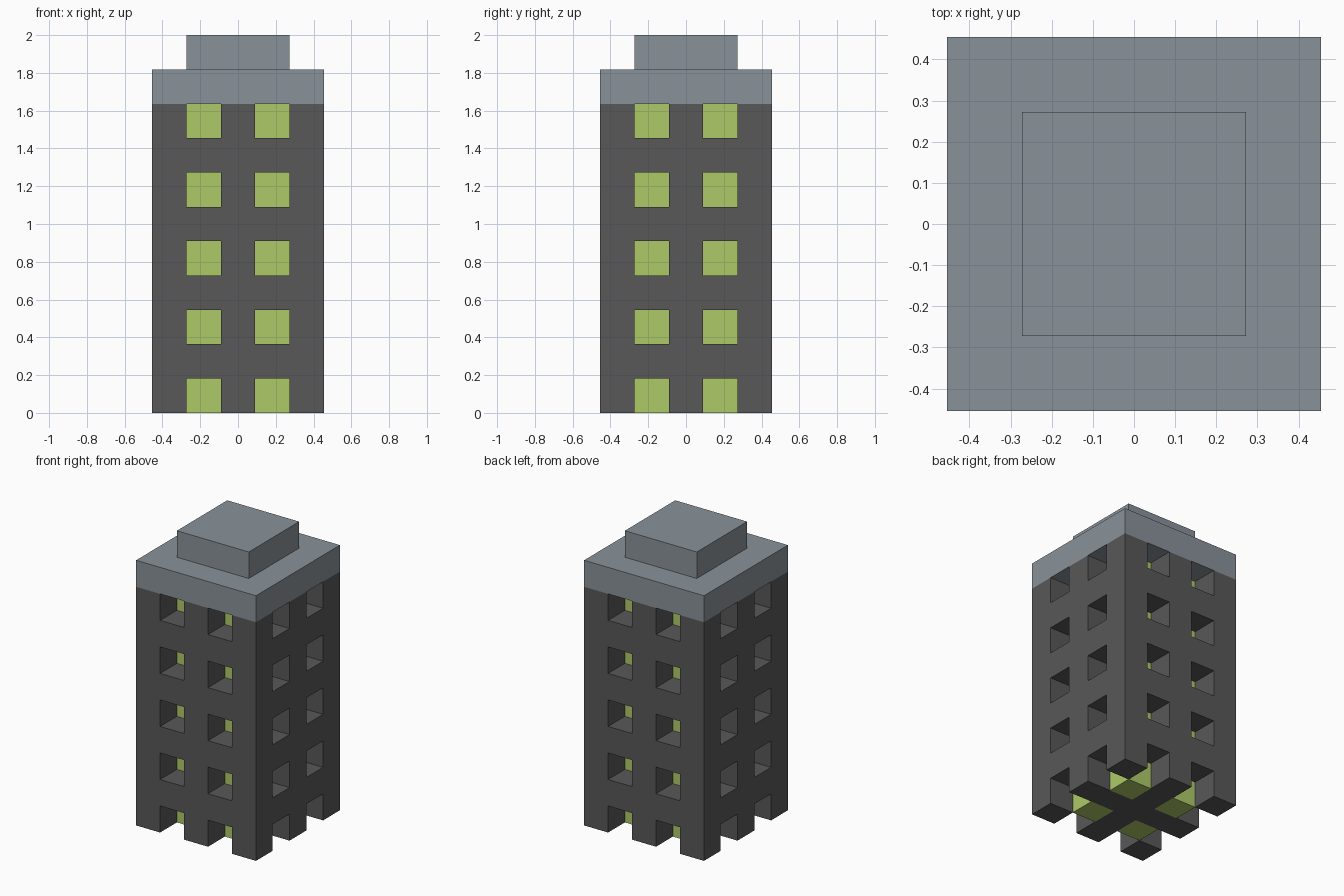
import bpy
import bmesh
from mathutils import Vector

if "Cube" in bpy.data.objects:
    bpy.data.objects.remove(bpy.data.objects["Cube"])

N, FLOORS = 5, 9            # tower is 5 x 5 blocks, 9 blocks of wall
U = 2 / 11                  # block size (11 blocks tall in total)
SIDES = [Vector(d) for d in ((1, 0, 0), (-1, 0, 0), (0, 1, 0),
                             (0, -1, 0), (0, 0, 1), (0, 0, -1))]


def srgb(r, g, b):
    lin = [(c / 255 / 12.92) if c < 11 else ((c / 255 + 0.055) / 1.055) ** 2.4
           for c in (r, g, b)]
    return (*lin, 1)


def material(name, rgb):
    m = bpy.data.materials.new(name)
    m.diffuse_color = srgb(*rgb)
    m.use_nodes = True
    m.node_tree.nodes["Principled BSDF"].inputs["Base Color"].default_value = m.diffuse_color
    return m


def part_at(x, y, z):
    """Which part fills this block, or None for empty space."""
    if not (0 <= x < N and 0 <= y < N and 0 <= z < FLOORS + 2):
        return None
    if z == FLOORS:
        return "roof_slab"
    if z > FLOORS:
        return "roof_cap" if 0 < x < N - 1 and 0 < y < N - 1 else None
    if z % 2 == 0:                               # storeys with windows
        wx, wy = x in (1, 3), y in (1, 3)
        if wx and wy:
            return "window_panes"
        if (wx and y in (0, N - 1)) or (wy and x in (0, N - 1)):
            return None                          # window recess
    return "tower_walls"


def build(name, mat):
    """Mesh the outside faces of every block belonging to one part."""
    bm = bmesh.new()
    for x in range(N):
        for y in range(N):
            for z in range(FLOORS + 2):
                if part_at(x, y, z) != name:
                    continue
                mid = Vector((x - (N - 1) / 2, y - (N - 1) / 2, z + 0.5))
                for d in SIDES:
                    if part_at(x + int(d.x), y + int(d.y), z + int(d.z)):
                        continue
                    a = Vector((d.y, d.z, d.x))
                    b = d.cross(a)
                    bm.faces.new([bm.verts.new((mid + (d + a * s + b * t) / 2) * U)
                                  for s, t in ((-1, -1), (1, -1), (1, 1), (-1, 1))])
    bmesh.ops.remove_doubles(bm, verts=bm.verts, dist=1e-4)
    me = bpy.data.meshes.new(name)
    bm.to_mesh(me)
    bm.free()
    me.materials.append(mat)
    bpy.context.collection.objects.link(bpy.data.objects.new(name, me))


wall = material("dark grey wall", (88, 88, 88))
glass = material("lime window", (175, 202, 104))
roof = material("slate roof", (137, 146, 153))

build("tower_walls", wall)
build("window_panes", glass)
build("roof_slab", roof)
build("roof_cap", roof)
